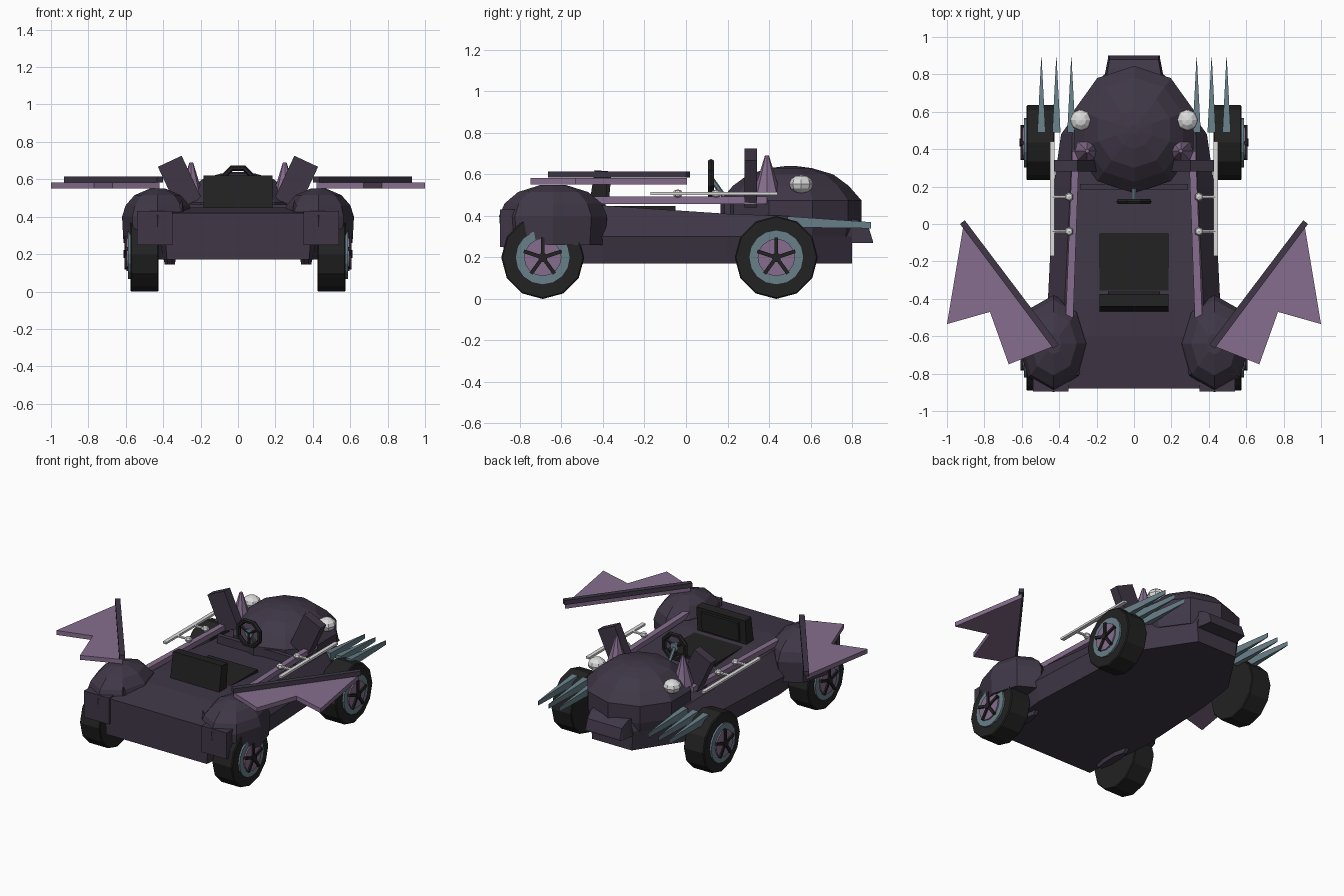
import bpy, bmesh, math
from mathutils import Vector, Matrix

if "Cube" in bpy.data.objects:
    bpy.data.objects.remove(bpy.data.objects["Cube"])


def material(name, col):
    m = bpy.data.materials.new(name)
    m.diffuse_color = (*col, 1)
    m.use_nodes = True
    m.node_tree.nodes["Principled BSDF"].inputs["Base Color"].default_value = m.diffuse_color
    return m


BODY = material("dark_purple", (0.050, 0.038, 0.062))
PURPLE = material("light_purple", (0.24, 0.155, 0.27))
TEAL = material("steel_teal", (0.14, 0.215, 0.25))
BLACK = material("black", (0.016, 0.016, 0.016))
WHITE = material("pale_grey", (0.72, 0.72, 0.72))


def finish(name, bm, mat):
    bmesh.ops.recalc_face_normals(bm, faces=bm.faces)
    me = bpy.data.meshes.new(name)
    bm.to_mesh(me)
    bm.free()
    me.materials.append(mat)
    ob = bpy.data.objects.new(name, me)
    bpy.context.collection.objects.link(ob)
    return ob


def loft(name, rings, mat):
    """Skin a list of equal-length point rings and cap both ends."""
    bm = bmesh.new()
    vs = [[bm.verts.new(p) for p in r] for r in rings]
    n = len(rings[0])
    for a, b in zip(vs, vs[1:]):
        for i in range(n):
            j = (i + 1) % n
            bm.faces.new((a[i], a[j], b[j], b[i]))
    bm.faces.new(vs[0])
    bm.faces.new(vs[-1])
    return finish(name, bm, mat)


def prism(name, pts, z0, z1, mat):
    return loft(name, [[(x, y, z) for x, y in pts] for z in (z0, z1)], mat)


def dome(name, cx, cy, rx, ry, levels, n, mat, turn=0.5):
    ang = [2 * math.pi * (i + turn) / n for i in range(n)]
    return loft(name, [[(cx + rx * s * math.cos(a), cy + ry * s * math.sin(a), z)
                        for a in ang] for z, s in levels], mat)


def box(name, loc, size, mat, rot=(0, 0, 0)):
    bm = bmesh.new()
    bmesh.ops.create_cube(bm, size=1)
    bmesh.ops.scale(bm, vec=size, verts=bm.verts)
    ob = finish(name, bm, mat)
    ob.location, ob.rotation_euler = loc, rot
    return ob


def rod(name, a, b, r1, r2, n, mat):
    """Cylinder or cone from point a to point b."""
    a, b = Vector(a), Vector(b)
    bm = bmesh.new()
    bmesh.ops.create_cone(bm, cap_ends=True, segments=n, radius1=r1, radius2=r2,
                          depth=(b - a).length)
    bmesh.ops.transform(bm, verts=bm.verts, matrix=Matrix.Translation((a + b) / 2)
                        @ (b - a).to_track_quat('Z', 'Y').to_matrix().to_4x4())
    return finish(name, bm, mat)


def ball(name, loc, r, squash, mat, u=8, v=6):
    bm = bmesh.new()
    bmesh.ops.create_uvsphere(bm, u_segments=u, v_segments=v, radius=r)
    bmesh.ops.scale(bm, vec=(1, 1, squash), verts=bm.verts)
    ob = finish(name, bm, mat)
    ob.location = loc
    return ob


# Hull: y, top height, half widths at top, waist and floor
hull = [(-0.88, 0.42, 0.35, 0.39, 0.38), (-0.6, 0.45, 0.37, 0.43, 0.41),
        (-0.4, 0.45, 0.37, 0.46, 0.43), (0.2, 0.41, 0.34, 0.43, 0.40),
        (0.48, 0.40, 0.33, 0.39, 0.36), (0.8, 0.37, 0.14, 0.16, 0.15)]
loft("hull", [[(-f, y, 0.17), (-w, y, 0.3), (-t, y, zt), (t, y, zt), (w, y, 0.3), (f, y, 0.17)]
              for y, zt, t, w, f in hull], BODY)

# Bonnet dome and nose block
dome("bonnet", 0, 0.505, 0.335, 0.34,
     [(0.3, 0.96), (0.36, 1), (0.475, 1), (0.545, 0.82), (0.6, 0.6), (0.63, 0.3), (0.64, 0.08)],
     10, BODY)
loft("nose", [[(-w, y, 0.27), (w, y, 0.27), (w * 0.93, y, z), (-w * 0.93, y, z)]
              for y, w, z in ((0.72, 0.17, 0.4), (0.83, 0.15, 0.38), (0.88, 0.14, 0.345),
                              (0.9, 0.14, 0.28))], BODY)
box("dashboard", (0, 0.2, 0.43), (0.58, 0.03, 0.07), BODY)

# Seat: cushion runs up to a back that leans forward
box("seat_cushion", (0, -0.25, 0.427), (0.37, 0.4, 0.04), BLACK)
loft("seat_back", [[(x, -0.47, 0.43), (x, -0.44, 0.62), (x, -0.375, 0.615), (x, -0.39, 0.43)]
                   for x in (-0.185, 0.185)], BLACK)
box("seat_pad", (0, -0.375, 0.53), (0.28, 0.018, 0.13), BLACK, (math.radians(-5), 0, 0))

# Steering wheel
rod("steering_column", (0, 0.125, 0.575), (0, 0.2, 0.47), 0.012, 0.012, 6, TEAL)
rod("steering_hub", (0, 0.113, 0.58), (0, 0.13, 0.58), 0.03, 0.03, 8, TEAL)
wheel_n, tube = 8, 6
bm = bmesh.new()
grid = []
for i in range(wheel_n):
    a = 2 * math.pi * (i + 0.5) / wheel_n
    ring = []
    for j in range(tube):
        b = 2 * math.pi * j / tube
        r = 0.086 + 0.016 * math.cos(b)
        ring.append(bm.verts.new((r * math.cos(a), 0.12 + 0.016 * math.sin(b), 0.58 + r * math.sin(a))))
    grid.append(ring)
for i in range(wheel_n):
    for j in range(tube):
        k, m = (i + 1) % wheel_n, (j + 1) % tube
        bm.faces.new((grid[i][j], grid[k][j], grid[k][m], grid[i][m]))
finish("steering_wheel", bm, BLACK)
for i in range(3):
    a = math.radians(150 + 120 * i)
    rod("steering_spoke", (0, 0.12, 0.58),
        (0.08 * math.cos(a), 0.12, 0.58 + 0.08 * math.sin(a)), 0.01, 0.01, 5, BLACK)


def road_wheel(s, y):
    """Tyre, rim, wheel disc, hub and five spokes."""
    prof = [(0.425, 0.195), (0.43, 0.2), (0.57, 0.2), (0.576, 0.194)]
    loft("tyre", [[(s * x, y + r * math.sin(math.pi * i / 6), 0.2 + r * math.cos(math.pi * i / 6))
                   for i in range(12)] for x, r in prof], BLACK)
    rod("rim", (s * 0.5, y, 0.2), (s * 0.588, y, 0.2), 0.132, 0.132, 16, TEAL)
    rod("wheel_disc", (s * 0.5, y, 0.2), (s * 0.597, y, 0.2), 0.09, 0.09, 16, PURPLE)
    rod("hub", (s * 0.5, y, 0.2), (s * 0.612, y, 0.2), 0.022, 0.022, 10, BLACK)
    for i in range(5):
        a = math.radians(72 * i)
        box("wheel_spoke", (s * 0.598, y + 0.048 * math.sin(a), 0.2 + 0.048 * math.cos(a)),
            (0.018, 0.018, 0.096), BLACK, (-a, 0, 0))


for s in (-1, 1):
    road_wheel(s, -0.69)
    road_wheel(s, 0.435)

    # Rear fender with inner skirt, tail block and stud
    dome("rear_fender", s * 0.43, -0.64, 0.19, 0.26,
         [(0.26, 0.96), (0.4, 1), (0.46, 0.9), (0.515, 0.65), (0.55, 0.22)], 8, BODY, 0)
    dome("fender_skirt", s * 0.365, -0.64, 0.058, 0.26,
         [(0.145, 0.5), (0.27, 1), (0.4, 0.95)], 8, BODY)
    box("tail_block", (s * 0.445, -0.84, 0.34), (0.19, 0.11, 0.18), BODY)
    rod("fender_stud", (s * 0.31, -0.79, 0.4), (s * 0.3, -0.81, 0.49), 0.03, 0, 4, BODY)

    # Jagged wing with leading spar
    prism("wing", [(s * x, y) for x, y in ((0.42, -0.65), (0.91, 0.005), (1.0, -0.535),
                                           (0.77, -0.47), (0.67, -0.75))], 0.552, 0.582, PURPLE)
    prism("wing_spar", [(s * x, y) for x, y in ((0.402, -0.645), (0.432, -0.665), (0.93, 0.0),
                                                (0.905, 0.02))], 0.584, 0.615, BODY)

    # Cockpit rail
    prism("cockpit_rail", [(s * x, y) for x, y in ((0.293, 0.39), (0.33, 0.39), (0.365, -0.5),
                                                   (0.325, -0.5))], 0.458, 0.493, PURPLE)

    # Side pipe with two mounts
    box("side_pipe", (s * 0.437, 0.135, 0.508), (0.026, 0.61, 0.014), WHITE)
    for y in (-0.04, 0.145):
        rod("pipe_mount", (s * 0.34, y, 0.508), (s * 0.437, y, 0.508), 0.009, 0.009, 6, WHITE)
        ball("mount_knob", (s * 0.347, y, 0.508), 0.025, 0.8, WHITE, 6, 4)

    # Tilted ear block, horn and headlight
    box("ear_block", (s * 0.312, 0.312, 0.583), (0.14, 0.062, 0.25), BODY,
        (0, s * math.radians(25), 0))
    rod("horn", (s * 0.25, 0.39, 0.5), (s * 0.25, 0.39, 0.69), 0.068, 0.01, 8, PURPLE)
    ball("headlight", (s * 0.285, 0.555, 0.553), 0.058, 0.76, WHITE, 8, 6)

    # Three forward blades over the front wheel
    for x in (0.335, 0.415, 0.495):
        rings = [(0.49, 0.022, 0.345, 0.398), (0.89, 0.001, 0.34, 0.37)]
        loft("front_blade", [[(s * x - w, y, z0), (s * x + w, y, z0), (s * x + w, y, z1),
                              (s * x - w, y, z1)] for y, w, z0, z1 in rings], TEAL)
